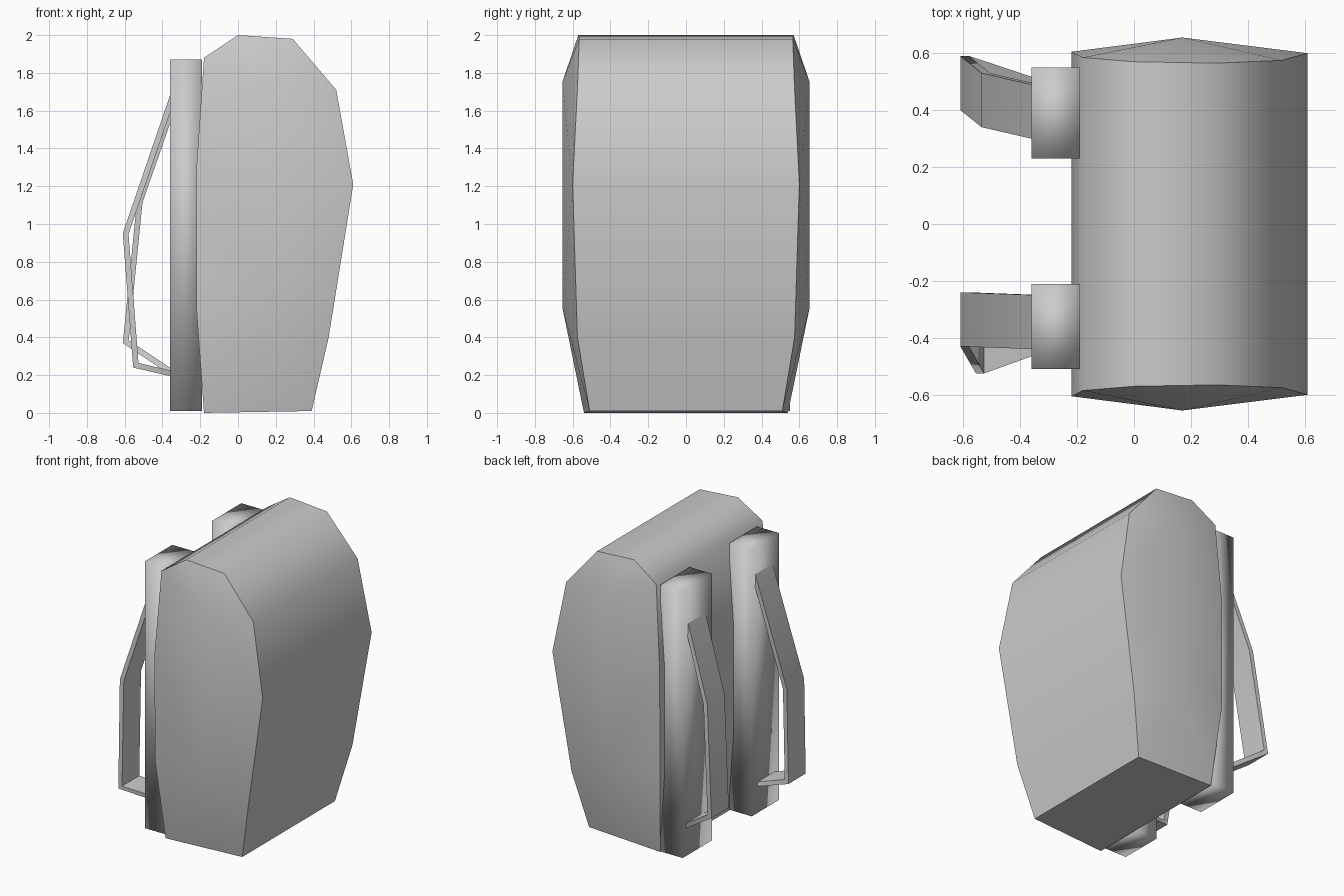
import bpy, bmesh
from math import radians
from mathutils import Vector

if "Cube" in bpy.data.objects:
    bpy.data.objects.remove(bpy.data.objects["Cube"])


def make_object(name, verts, faces, angle):
    mesh = bpy.data.meshes.new(name)
    mesh.from_pydata(verts, [], faces)
    bm = bmesh.new()
    bm.from_mesh(mesh)
    bmesh.ops.recalc_face_normals(bm, faces=bm.faces)
    bm.to_mesh(mesh)
    bm.free()
    mesh.shade_smooth()
    mesh.set_sharp_from_angle(angle=radians(angle))
    obj = bpy.data.objects.new(name, mesh)
    bpy.context.collection.objects.link(obj)
    return obj


# Pack body: side profile (x, z, half width) with two ridge points on each bulged side
profile = [(-.18, 0, .54), (-.22, .55, .60), (-.22, 1.3, .605), (-.18, 1.88, .585),
           (0, 2.0, .57), (.29, 1.98, .565), (.52, 1.71, .575), (.61, 1.21, .60),
           (.48, .40, .575), (.39, .01, .51)]
ridge = [(.17, 1.75, .655), (.17, .56, .655)]
n = len(profile)
m = n + len(ridge)
verts = [(x, s * w, z) for s in (-1, 1) for x, z, w in profile + ridge]
top, low = n, n + 1
side = [(i, i + 1, top) for i in range(2, 7)]
side += [(i, (i + 1) % n, low) for i in (7, 8, 9, 0, 1)]
side += [(7, low, top), (2, top, low)]
faces = [(i, (i + 1) % n, (i + 1) % n + m, i + m) for i in range(n)]
faces += side + [tuple(i + m for i in f) for f in side]
make_object("pack_body", verts, faces, 55)


# Upright back pads
def pad(name, y0, y1):
    v = [(x, y, z) for x in (-.36, -.19) for y in (y0, y1) for z in (0.01, 1.87)]
    f = [(0, 1, 3, 2), (4, 5, 7, 6), (0, 1, 5, 4), (2, 3, 7, 6), (0, 2, 6, 4), (1, 3, 7, 5)]
    make_object(name, v, f, 180)


pad("back_pad_right", -.51, -.21)
pad("back_pad_left", .23, .55)


# Shoulder straps: flat band swept along an outer path of (x, y centre, z)
def strap(name, path, width=.19, thick=.03):
    pts = [Vector((x, z)) for x, y, z in path]
    v, f = [], []
    for i, (x, y, z) in enumerate(path):
        a = (pts[i] - pts[max(i - 1, 0)]).normalized()
        b = (pts[min(i + 1, len(pts) - 1)] - pts[i]).normalized()
        na, nb = Vector((-a.y, a.x)), Vector((-b.y, b.x))
        nrm = (na + nb).normalized()
        ref = na if na.length > 0 else nb
        nrm *= thick / max(nrm.dot(ref), .5)
        for dy, k in ((-1, 0), (1, 0), (1, 1), (-1, 1)):
            v.append((x + k * nrm.x, y + dy * width / 2, z + k * nrm.y))
    for i in range(len(path) - 1):
        for j in range(4):
            k = (j + 1) % 4
            f.append((4 * i + j, 4 * i + k, 4 * i + 4 + k, 4 * i + 4 + j))
    e = 4 * (len(path) - 1)
    f += [(0, 1, 2, 3), (e, e + 1, e + 2, e + 3)]
    make_object(name, v, f, 60)


strap("shoulder_strap_right", [(-.34, -.345, 1.74), (-.61, -.335, .95),
                               (-.555, -.43, .24), (-.34, -.36, .19)])
strap("shoulder_strap_left", [(-.34, .39, 1.68), (-.535, .435, 1.12),
                              (-.61, .495, .37), (-.34, .41, .19)])
